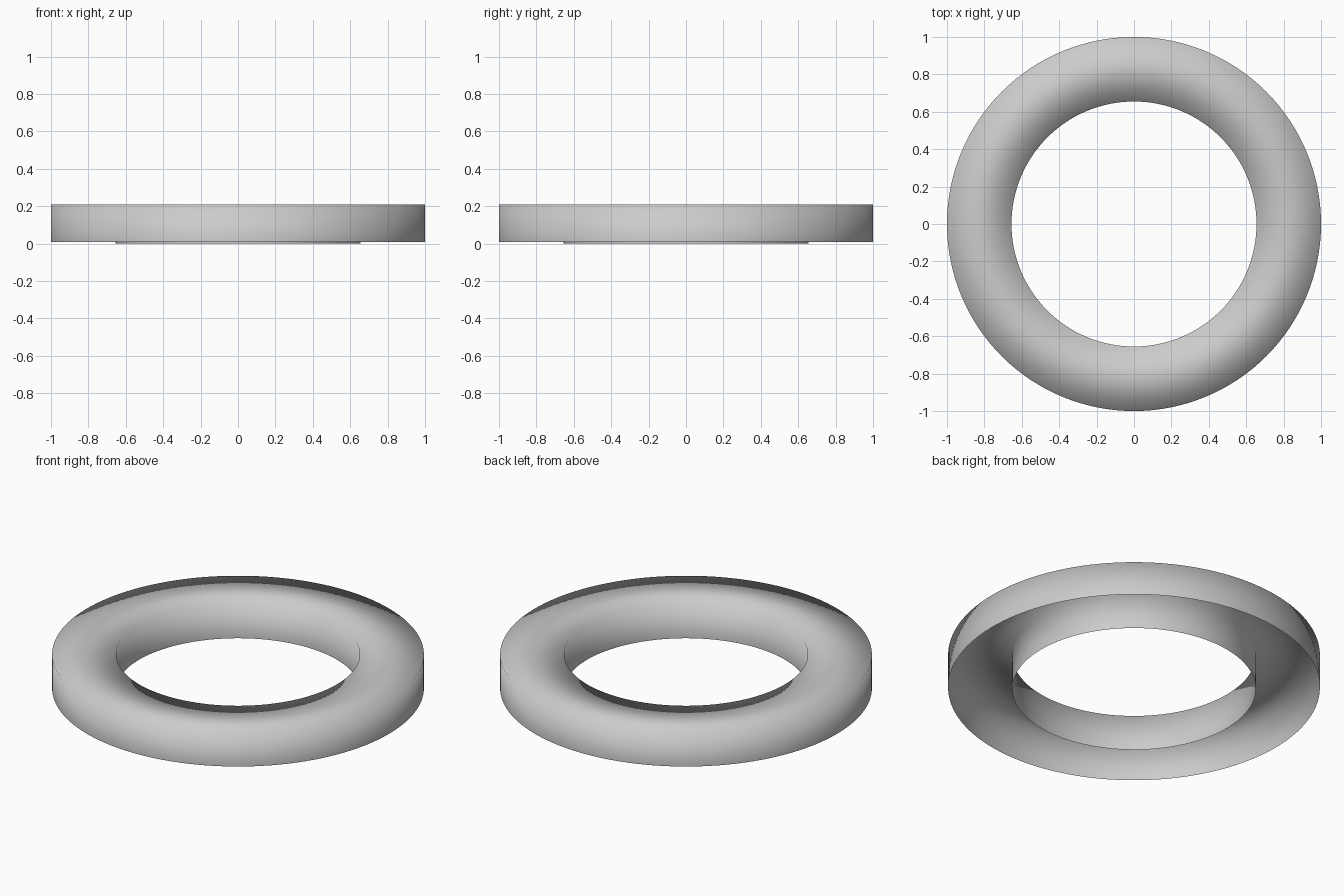
import bpy, bmesh, math

if "Cube" in bpy.data.objects:
    bpy.data.objects.remove(bpy.data.objects["Cube"])

# Ring shell profile (radius, height): open underneath, fully smooth shaded
PROFILE = [(1.0, 0.01), (1.0, 0.21), (0.655, 0.21), (0.655, 0.0)]
SEGMENTS = 128

bm = bmesh.new()
loops = []
for r, z in PROFILE:
    loops.append([bm.verts.new((r * math.cos(2 * math.pi * i / SEGMENTS),
                                r * math.sin(2 * math.pi * i / SEGMENTS), z))
                  for i in range(SEGMENTS)])

# Outer wall, flat top and inner wall, normals facing out of the shell
for a, b in zip(loops, loops[1:]):
    for i in range(SEGMENTS):
        j = (i + 1) % SEGMENTS
        bm.faces.new((a[i], a[j], b[j], b[i])).smooth = True

mesh = bpy.data.meshes.new("ring_shell")
bm.to_mesh(mesh)
bm.free()
ring = bpy.data.objects.new("ring_shell", mesh)
bpy.context.collection.objects.link(ring)
